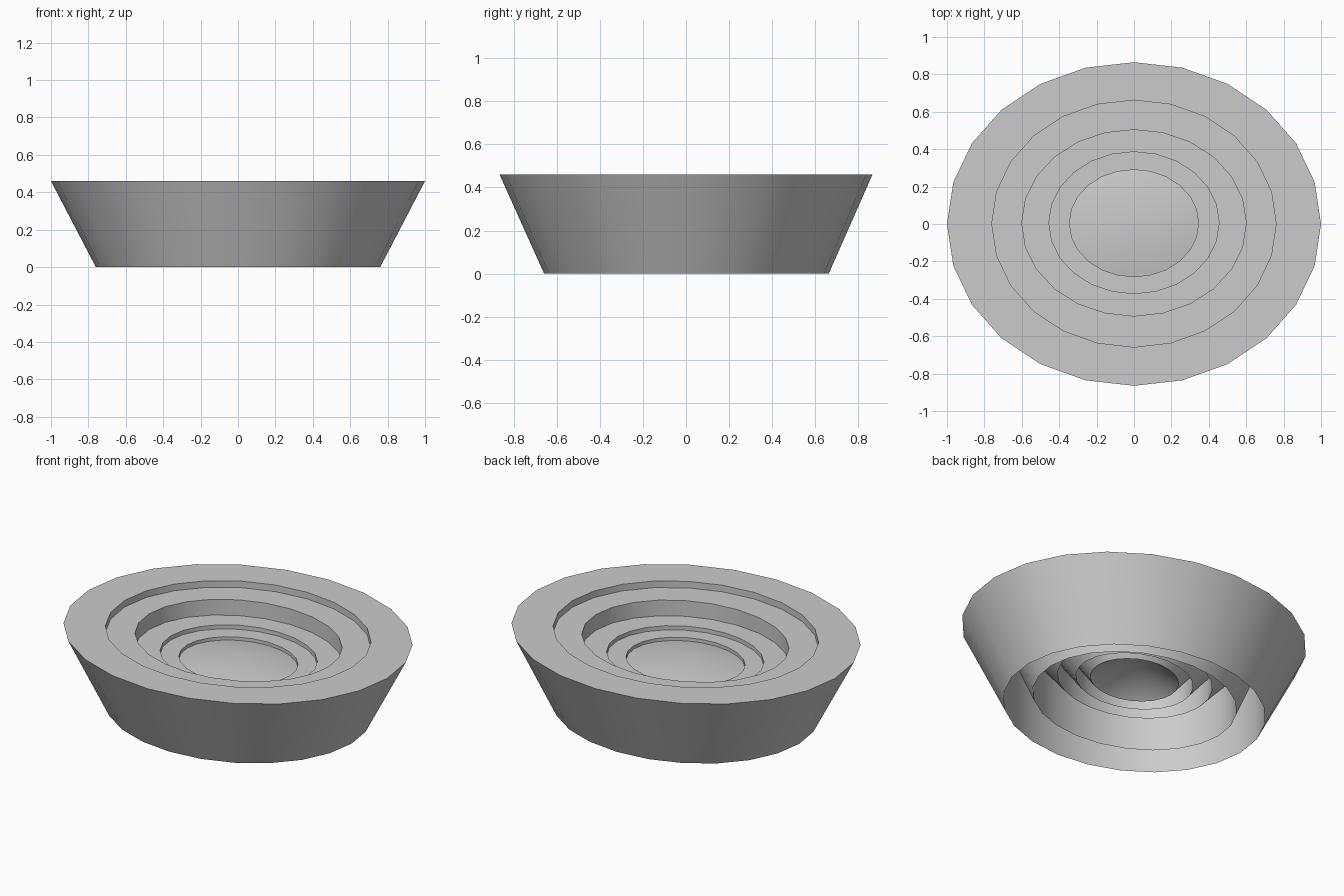
import bpy, bmesh, math

if "Cube" in bpy.data.objects:
    bpy.data.objects.remove(bpy.data.objects["Cube"])

SIDES = 24


def ring(name, loops):
    """Closed oval ring: each loop is (rx, ry, centre_y, z); rx = 0 is an apex."""
    bm = bmesh.new()
    rows = []
    for rx, ry, cy, z in loops:
        n = SIDES if rx else 1
        rows.append([bm.verts.new((rx * math.cos(2 * math.pi * i / SIDES),
                                   cy + ry * math.sin(2 * math.pi * i / SIDES), z))
                     for i in range(n)])
    for a, b in zip(rows, rows[1:] + rows[:1]):
        for i in range(SIDES):
            j = (i + 1) % SIDES
            if len(a) == 1:
                bm.faces.new((a[0], b[j], b[i]))
            elif len(b) == 1:
                bm.faces.new((a[i], a[j], b[0]))
            else:
                bm.faces.new((a[i], a[j], b[j], b[i]))
    bmesh.ops.recalc_face_normals(bm, faces=bm.faces)
    mesh = bpy.data.meshes.new(name)
    bm.to_mesh(mesh)
    bm.free()
    obj = bpy.data.objects.new(name, mesh)
    bpy.context.collection.objects.link(obj)
    bpy.context.view_layer.objects.active = obj
    obj.select_set(True)
    bpy.ops.object.shade_smooth_by_angle(angle=math.radians(30))
    obj.select_set(False)


# Oval outlines shared by neighbouring rings: rx, ry, centre y
ovals = [(1.0, 0.865, 0.0), (0.76, 0.66, 0.002), (0.60, 0.498, 0.006),
         (0.455, 0.379, 0.007), (0.345, 0.286, 0.004)]
# Top and bottom heights of each stepped ring
heights = [(0.46, 0.0), (0.42, 0.045), (0.325, 0.17), (0.30, 0.17)]
names = ["outer_ring", "second_ring", "third_ring", "fourth_ring"]

# Wedge-section rings: flat top, sloped outside, upright inner wall
for k, name in enumerate(names):
    top, bottom = heights[k]
    outer, inner = ovals[k], ovals[k + 1]
    ring(name, [(*inner, bottom), (*outer, top), (*inner, top)])

# Centre: shallow cone top, sloped rim, hollow cone underneath
ring("centre_cone", [(0.259, 0.218, 0.004, 0.178), (*ovals[4], 0.28),
                     (0, 0, 0.004, 0.33)])
